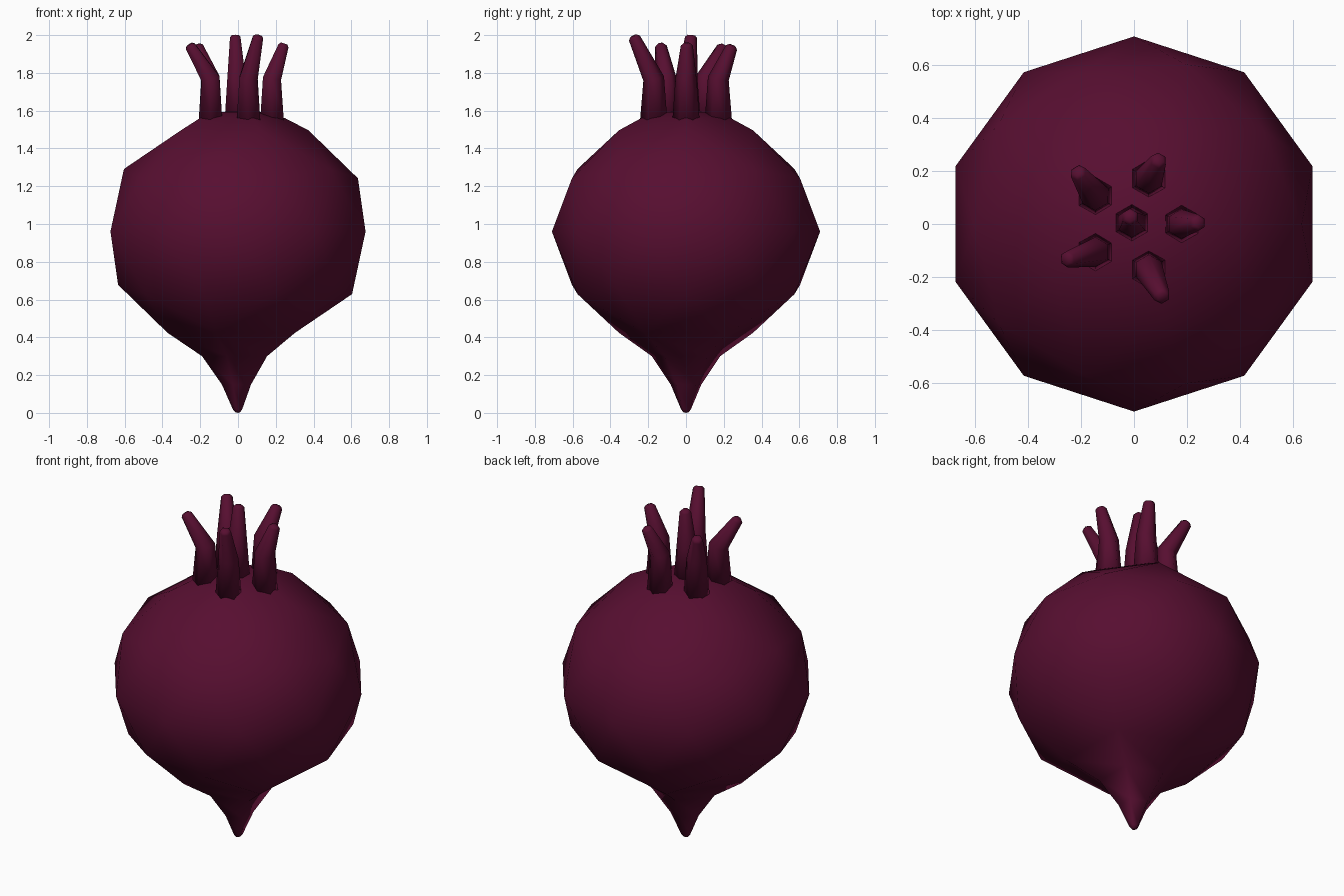
import bpy, bmesh, math
from mathutils import Vector

if "Cube" in bpy.data.objects:
    bpy.data.objects.remove(bpy.data.objects["Cube"])

mat = bpy.data.materials.new("beet purple")
mat.diffuse_color = (0.095, 0.0045, 0.03, 1)
mat.use_nodes = True
mat.node_tree.nodes["Principled BSDF"].inputs["Base Color"].default_value = mat.diffuse_color


def finish(bm, name):
    bmesh.ops.recalc_face_normals(bm, faces=bm.faces[:])
    for f in bm.faces:
        f.smooth = True
    me = bpy.data.meshes.new(name)
    bm.to_mesh(me)
    bm.free()
    me.materials.append(mat)
    ob = bpy.data.objects.new(name, me)
    bpy.context.collection.objects.link(ob)
    return ob


def extend_pole(bm, pole, rings, end_z):
    """Replace a pole vertex by a stack of five-sided rings and a closing point."""
    prev = sorted((e.other_vert(pole) for e in pole.link_edges),
                  key=lambda v: math.atan2(v.co.y, v.co.x))
    bm.verts.remove(pole)
    for r, z in rings:
        ring = []
        for v in prev:
            d = Vector((v.co.x, v.co.y, 0)).normalized() * r
            ring.append(bm.verts.new((d.x, d.y, z)))
        for i in range(len(prev)):
            j = (i + 1) % len(prev)
            bm.faces.new((prev[i], prev[j], ring[j], ring[i]))
        prev = ring
    tip = bm.verts.new((0, 0, end_z))
    for i in range(len(prev)):
        bm.faces.new((prev[i], prev[(i + 1) % len(prev)], tip))


# Bulb with pointed root and flattened crown
bm = bmesh.new()
bmesh.ops.create_icosphere(bm, subdivisions=2, radius=1)
for v in bm.verts:
    v.co = Vector((v.co.x * 0.71, v.co.y * 0.71, 0.96 + v.co.z * 0.63))
top = max(bm.verts, key=lambda v: v.co.z)
bottom = min(bm.verts, key=lambda v: v.co.z)
extend_pole(bm, top, [(0.25, 1.56), (0.12, 1.592)], 1.6)
extend_pole(bm, bottom, [(0.19, 0.3), (0.085, 0.15), (0.027, 0.018), (0.014, 0.003)], 0.0)
finish(bm, "beet_bulb")


# Six-sided stalks: straight lower half, bent tapering upper half
def stalk(name, base, tip):
    b, t = Vector((*base, 1.55)), Vector(tip)
    mid = Vector((*base, 1.77))
    d = (t - mid).normalized()
    rings = [(b, 0.072, Vector((0, 0, 1))), (mid, 0.056, (d + Vector((0, 0, 1))).normalized()),
             (t - d * 0.012, 0.032, d), (t, 0.02, d)]
    bm = bmesh.new()
    prev = None
    for c, r, n in rings:
        q = Vector((0, 0, 1)).rotation_difference(n)
        ring = [bm.verts.new(c + q @ Vector((r * math.sin(k * math.pi / 3), r * math.cos(k * math.pi / 3), 0)))
                for k in range(6)]
        if prev:
            for i in range(6):
                j = (i + 1) % 6
                bm.faces.new((prev[i], prev[j], ring[j], ring[i]))
        else:
            bm.faces.new(ring)
        prev = ring
    bm.faces.new(prev)
    finish(bm, name)


tips = [(0.245, 0.005, 1.955), (0.095, 0.245, 1.945), (-0.215, 0.2, 1.945),
        (-0.258, -0.135, 1.95), (0.108, -0.278, 1.995)]
for i, tip in enumerate(tips):
    a = math.radians(72 * i)
    stalk(f"stalk_{i + 1}", (0.18 * math.cos(a), 0.18 * math.sin(a)), tip)
stalk("centre_stalk", (-0.008, 0.005), (-0.015, 0.028, 2.0))
